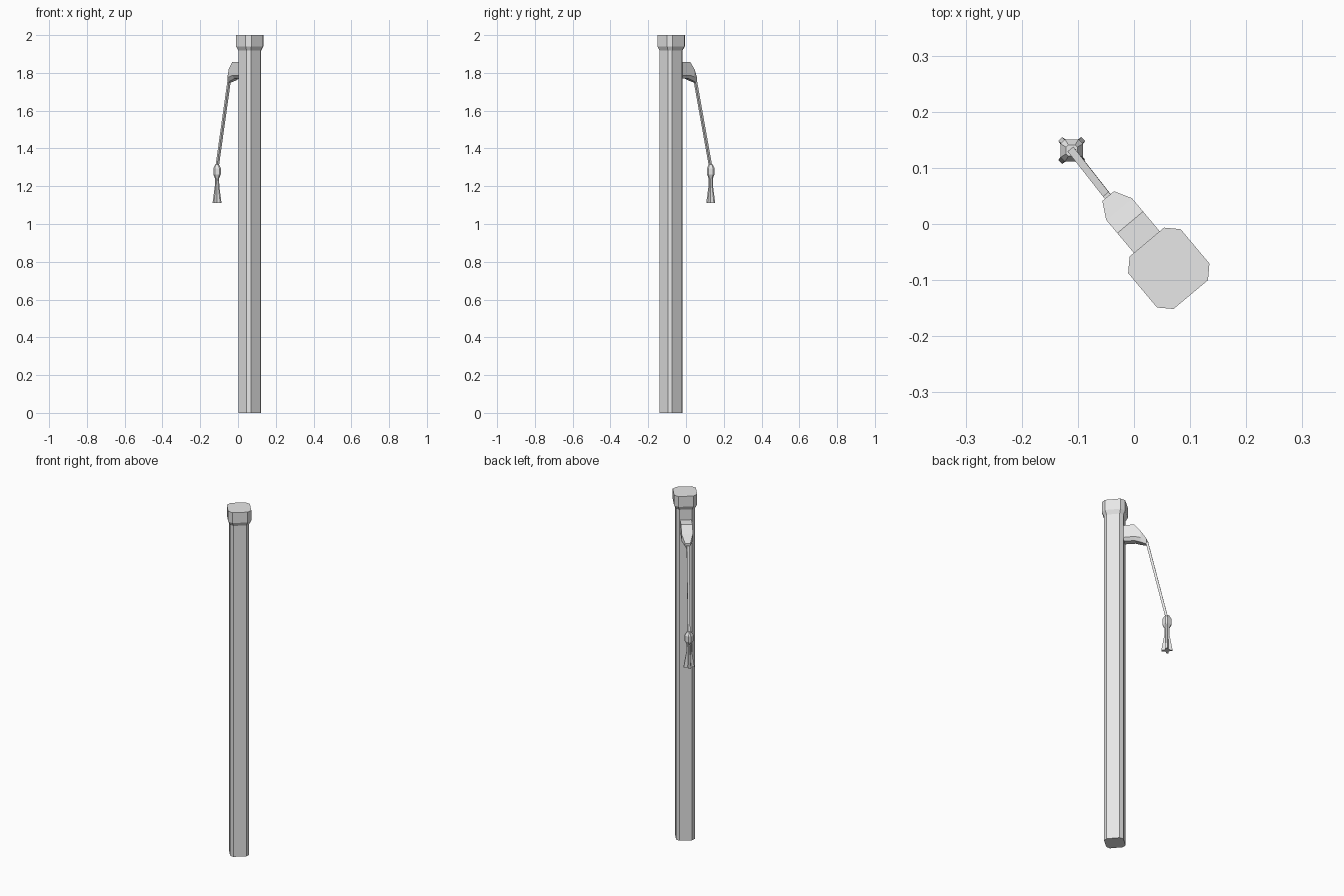
import bpy, bmesh, math
from mathutils import Vector

if "Cube" in bpy.data.objects:
    bpy.data.objects.remove(bpy.data.objects["Cube"])

grey = bpy.data.materials.new("plain_grey")
grey.diffuse_color = (0.8, 0.8, 0.8, 1)
grey.use_nodes = True
grey.node_tree.nodes["Principled BSDF"].inputs["Base Color"].default_value = grey.diffuse_color

POST = Vector((0.062, -0.079, 0))      # post axis
TASSEL = Vector((-0.111, 0.131, 0))    # tassel axis
TURN = math.radians(40)                # post and bracket are turned about z


def loft(name, rings, origin=(0, 0, 0), turn=0.0):
    """Skin a list of equal-length point rings and cap both ends."""
    bm = bmesh.new()
    loops = [[bm.verts.new(p) for p in ring] for ring in rings]
    n = len(loops[0])
    for a, b in zip(loops, loops[1:]):
        for i in range(n):
            j = (i + 1) % n
            bm.faces.new((a[i], a[j], b[j], b[i]))
    bm.faces.new(loops[0])
    bm.faces.new(loops[-1])
    bmesh.ops.recalc_face_normals(bm, faces=bm.faces)
    mesh = bpy.data.meshes.new(name)
    bm.to_mesh(mesh)
    bm.free()
    mesh.materials.append(grey)
    ob = bpy.data.objects.new(name, mesh)
    ob.location = origin
    ob.rotation_euler.z = turn
    bpy.context.collection.objects.link(ob)
    return ob


def chamfered_square(h, c, z):
    return [(x, y, z) for x, y in ((h, -c), (h, c), (c, h), (-c, h),
                                   (-h, c), (-h, -c), (-c, -h), (c, -h))]


def star(tip, thick, notch, z):
    """Cross section with four blunt diagonal arms."""
    pts = []
    for k in range(4):
        a = k * math.pi / 2
        for x, y in ((notch, 0), (tip, tip - thick), (tip - thick, tip)):
            pts.append((x * math.cos(a) - y * math.sin(a),
                        x * math.sin(a) + y * math.cos(a), z))
    return pts


# Post with flared cap
loft("post", [chamfered_square(0.050, 0.034, z) for z in (0, 1.92)], POST, TURN)
loft("post_cap", [chamfered_square(0.050, 0.034, 1.918),
                  chamfered_square(0.061, 0.040, 1.94),
                  chamfered_square(0.061, 0.040, 2.0)], POST, TURN)

# Bracket: distance out, half width, top, lower side edge, underside height
sections = [(0.045, 0.030, 1.858, 1.787, 1.772),
            (0.107, 0.030, 1.858, 1.787, 1.770),
            (0.138, 0.030, 1.818, 1.778, 1.758),
            (0.168, 0.0135, 1.776, 1.762, 1.748)]
loft("bracket", [[(-w, d, top), (w, d, top), (w, d, side), (w * 0.55, d, low),
                  (-w * 0.55, d, low), (-w, d, side)]
                 for d, w, top, side, low in sections], POST, TURN)

# Thin square rope hanging outwards from the bracket tip
r = 0.0065
ends = [Vector((-0.046, 0.048, 1.765)), Vector((-0.111, 0.131, 1.30))]
c, s = math.cos(TURN), math.sin(TURN)
loft("rope", [[e + Vector((x * c - y * s, x * s + y * c, 0))
               for x, y in ((r, r), (-r, r), (-r, -r), (r, -r))] for e in ends])

# Knot and flared tassel
loft("knot", [chamfered_square(h, h * 0.6, z) for h, z in
              ((0.010, 1.24), (0.020, 1.262), (0.020, 1.295), (0.010, 1.315))], TASSEL)
loft("tassel", [star(0.011, 0.005, 0.009, 1.25),
                star(0.012, 0.005, 0.009, 1.20),
                star(0.024, 0.007, 0.012, 1.11)], TASSEL)
